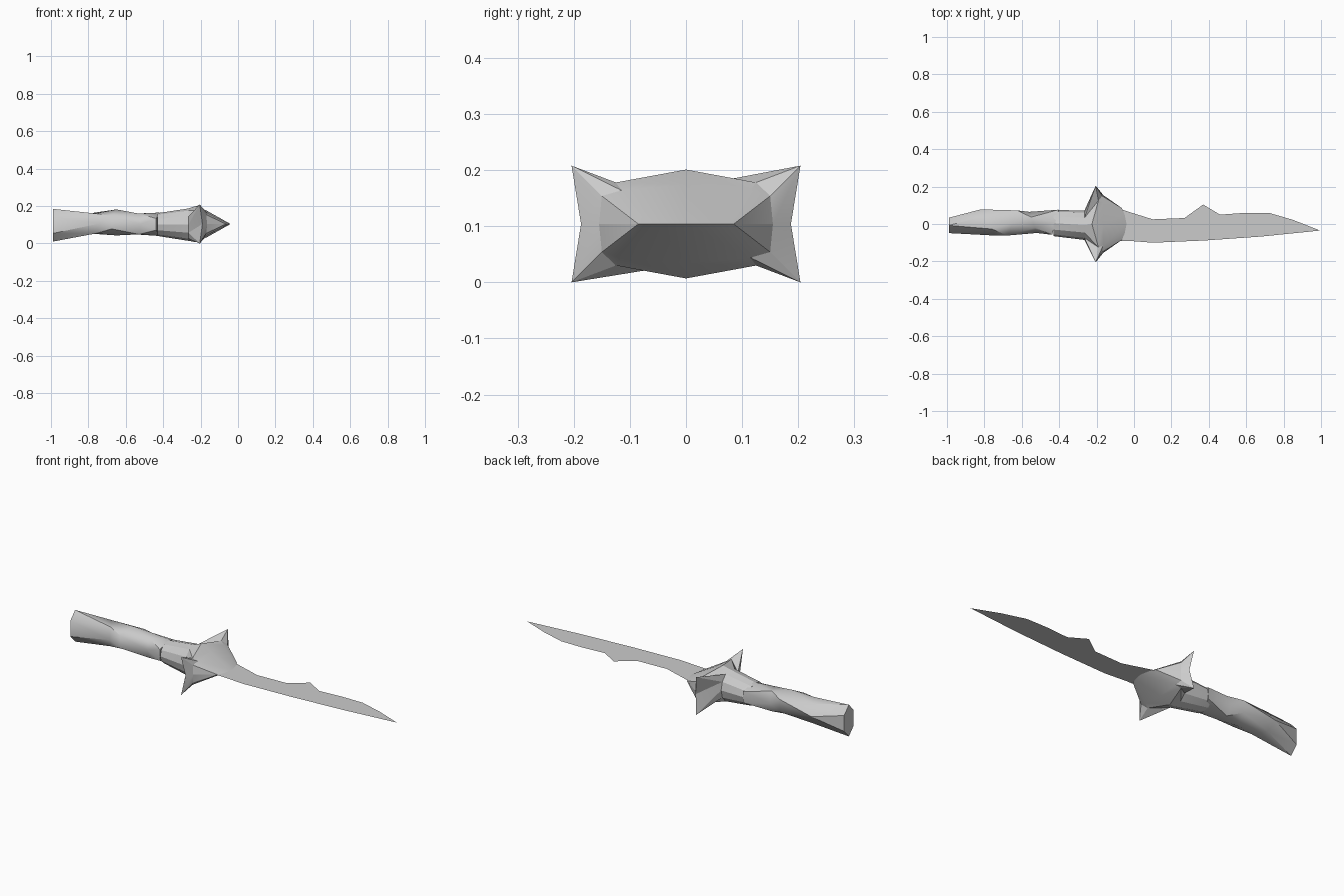
import bpy, bmesh
from math import sin, cos, pi, radians

cube = bpy.data.objects.get("Cube")
if cube:
    bpy.data.objects.remove(cube)

steel = bpy.data.materials.new("plain grey")
steel.use_nodes = True
GREY = (0.6, 0.6, 0.6, 1)
steel.diffuse_color = GREY
steel.node_tree.nodes["Principled BSDF"].inputs["Base Color"].default_value = GREY
MID = 0.104  # height of the blade plane


def finish(name, bm, smooth=0, recalc=True):
    bmesh.ops.remove_doubles(bm, verts=bm.verts[:], dist=0.0005)
    if recalc:
        bmesh.ops.recalc_face_normals(bm, faces=bm.faces[:])
    mesh = bpy.data.meshes.new(name)
    bm.to_mesh(mesh)
    bm.free()
    mesh.materials.append(steel)
    obj = bpy.data.objects.new(name, mesh)
    bpy.context.collection.objects.link(obj)
    if smooth:
        bpy.ops.object.select_all(action='DESELECT')
        obj.select_set(True)
        bpy.context.view_layer.objects.active = obj
        bpy.ops.object.shade_smooth_by_angle(angle=radians(smooth))


def loft(bm, rings, caps=(True, True)):
    """Join equal rings of points with triangles."""
    rows = [[bm.verts.new(p) for p in ring] for ring in rings]
    count = len(rows[0])
    for a, b in zip(rows, rows[1:]):
        for i in range(count):
            j = (i + 1) % count
            bm.faces.new((a[i], a[j], b[i]))
            bm.faces.new((a[j], b[j], b[i]))
    for row, cap in zip((rows[0], rows[-1]), caps):
        if cap:
            bm.faces.new(row)


def oval(x, y0, y1, z0, z1, sides, turn=0.0, skew=0.0):
    """Ring that fills the given width and height."""
    pts = []
    for i in range(sides):
        a = 2 * pi * i / sides + turn
        y, z = cos(a), sin(a)
        pts.append((x + skew * y, (y0 + y1) / 2 + y * (y1 - y0) / 2,
                    (z0 + z1) / 2 + z * (z1 - z0) / 2))
    return pts


def mirrored(quarter):
    """Ring from side, spike, shoulder and centre offsets, mirrored in y and z."""
    top = quarter + [(x, -y, z) for x, y, z in reversed(quarter[:-1])]
    low = [(x, y, -z) for x, y, z in reversed(top[1:-1])]
    return [(x, y, z + MID) for x, y, z in top + low]


# Blade: a single flat sheet
outline = [(-0.14, 0.09), (-0.085, 0.083), (0.1, 0.025), (0.27, 0.032), (0.37, 0.104),
           (0.46, 0.05), (0.6, 0.06), (0.72, 0.06), (0.85, 0.022), (0.995, -0.035),
           (0.68, -0.067), (0.38, -0.088), (0.1, -0.1), (-0.03, -0.09), (-0.14, -0.09)]
bm = bmesh.new()
bm.faces.new([bm.verts.new((x, y, MID)) for x, y in reversed(outline)])
finish("blade", bm, recalc=False)

# Guard: collar, spiked ring and wedge closing on the blade
collar = oval(-0.43, -0.065, 0.075, 0.04, 0.162, 12)
neck = oval(-0.265, -0.085, 0.072, 0.014, 0.187, 12)
spikes = mirrored([(-0.19, 0.187, 0), (-0.205, 0.204, 0.104),
                   (-0.19, 0.125, 0.074), (-0.225, 0, 0.097)])
front = mirrored([(-0.165, 0.155, 0), (-0.17, 0.15, 0.05),
                  (-0.165, 0.115, 0.06), (-0.165, 0, 0.07)])
wedge = mirrored([(-0.07, 0.088, 0), (-0.065, 0.085, 0),
                  (-0.05, 0.05, 0), (-0.04, 0, 0)])


def tuck(ring):
    """Move ring points round so that each meets its matching spike point."""
    picks = (0, 1, 2, 3, 4, 5, 6, 7, 8, 9, 10, 11)
    return [ring[i] for i in picks]


bm = bmesh.new()
loft(bm, [tuck(collar), tuck(neck), spikes, front, wedge], caps=(True, False))
finish("guard", bm, smooth=15)

# Grip: twisted six-sided lumps from pommel to collar
sections = [(-0.99, -0.055, 0.04, 0.01, 0.185), (-0.78, -0.062, 0.078, 0.045, 0.168),
            (-0.65, -0.072, 0.083, 0.043, 0.182), (-0.54, -0.048, 0.065, 0.04, 0.168),
            (-0.42, -0.068, 0.087, 0.04, 0.165)]
bm = bmesh.new()
loft(bm, [oval(*s, 6, turn=pi / 6 * i + pi / 6, skew=(0.0, -0.04, 0.03, -0.02, 0.02)[i])
          for i, s in enumerate(sections)])
finish("grip", bm, smooth=35)
